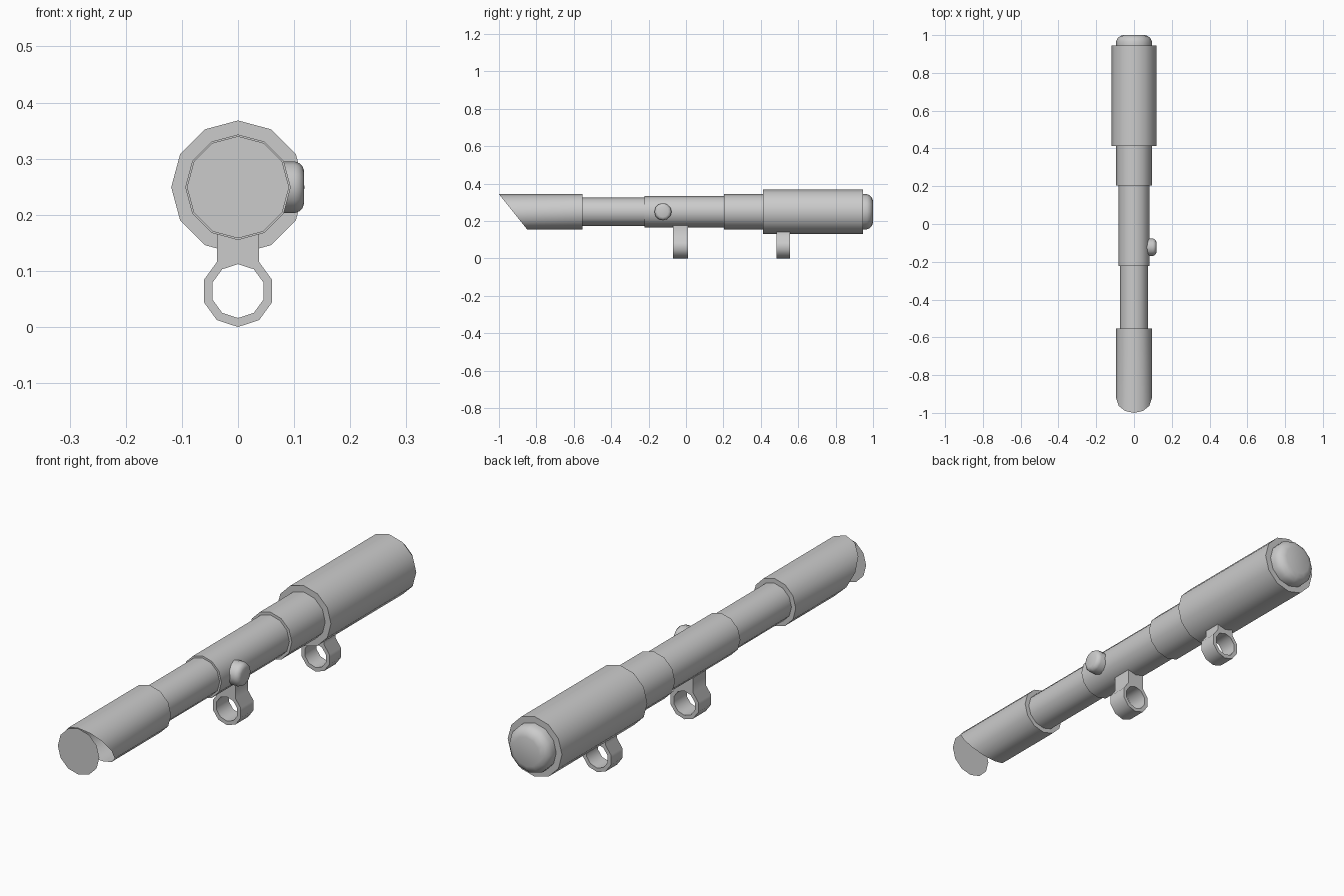
import bpy, bmesh, math
from mathutils import Vector

if "Cube" in bpy.data.objects:
    bpy.data.objects.remove(bpy.data.objects["Cube"])

AXIS_Z = 0.249
SIDES = 12


def finish(bm, name, angle=35):
    bmesh.ops.recalc_face_normals(bm, faces=bm.faces)
    mesh = bpy.data.meshes.new(name)
    bm.to_mesh(mesh)
    bm.free()
    ob = bpy.data.objects.new(name, mesh)
    bpy.context.collection.objects.link(ob)
    bpy.ops.object.select_all(action='DESELECT')
    ob.select_set(True)
    bpy.context.view_layer.objects.active = ob
    bpy.ops.object.shade_smooth_by_angle(angle=math.radians(angle))
    return ob


def lathe(bm, profile, place, cap_end=True):
    """Skin 12-sided rings; profile holds (distance, radius)."""
    rings = []
    for d, r in profile:
        rings.append([bm.verts.new(place(d, r * math.cos(a), r * math.sin(a)))
                      for a in (math.tau * k / SIDES for k in range(SIDES))])
    for a, b in zip(rings, rings[1:]):
        for k in range(SIDES):
            n = (k + 1) % SIDES
            bm.faces.new((a[k], a[n], b[n], b[k]))
    if cap_end:
        bm.faces.new(rings[-1])
    return rings


def along_y(d, u, v):
    return Vector((u, d, AXIS_Z + v))


# stepped main tube, with a slanted open hood at the front and a domed rear
bm = bmesh.new()
rings = lathe(bm, [(-1, .094), (-.553, .094), (-.553, .075), (-.222, .075),
                   (-.222, .083), (.203, .083), (.203, .094), (.412, .094),
                   (.412, .119), (.946, .119), (.946, .094), (.968, .094),
                   (.983, .087), (.994, .075), (1, .058)], along_y)
for v in rings[0]:
    v.co.y = -1 + (AXIS_Z + .094 - v.co.z) * .15 / .188
finish(bm, "scope_tube")

# flat front lens
bm = bmesh.new()
lens = [bm.verts.new(along_y(-.998, .091 * math.cos(math.tau * k / SIDES),
                             .091 * math.sin(math.tau * k / SIDES))) for k in range(SIDES)]
bm.faces.new(lens)
finish(bm, "front_lens")

# side adjustment knob
bm = bmesh.new()
lathe(bm, [(.06, .046), (.101, .046), (.109, .043), (.115, .037), (.118, .029)],
      lambda d, u, v: Vector((d, -.123 + u, AXIS_Z + v)))
finish(bm, "side_knob")


# ring clamps with a short stem up to the tube
def clamp(name, y0, y1, top):
    bm = bmesh.new()
    n, cz = 10, .064

    def ring(r):
        return [bm.verts.new((r * math.sin(math.tau * k / n), y0,
                              cz + r * math.cos(math.tau * k / n))) for k in range(n)]
    outer, inner = ring(.064), ring(.048)
    for k in range(n):
        j = (k + 1) % n
        bm.faces.new((outer[k], outer[j], inner[j], inner[k]))
    w = outer[1].co.x
    stem = [bm.verts.new((x, y0, top)) for x in (w, -w)]
    bm.faces.new((outer[-1], outer[0], outer[1], stem[0], stem[1]))
    ext = bmesh.ops.extrude_face_region(bm, geom=bm.faces[:], use_keep_orig=True)
    for v in (g for g in ext['geom'] if isinstance(g, bmesh.types.BMVert)):
        v.co.y = y1
    finish(bm, name, 40)


clamp("front_clamp", -.07, .01, .175)
clamp("rear_clamp", .485, .557, .145)
